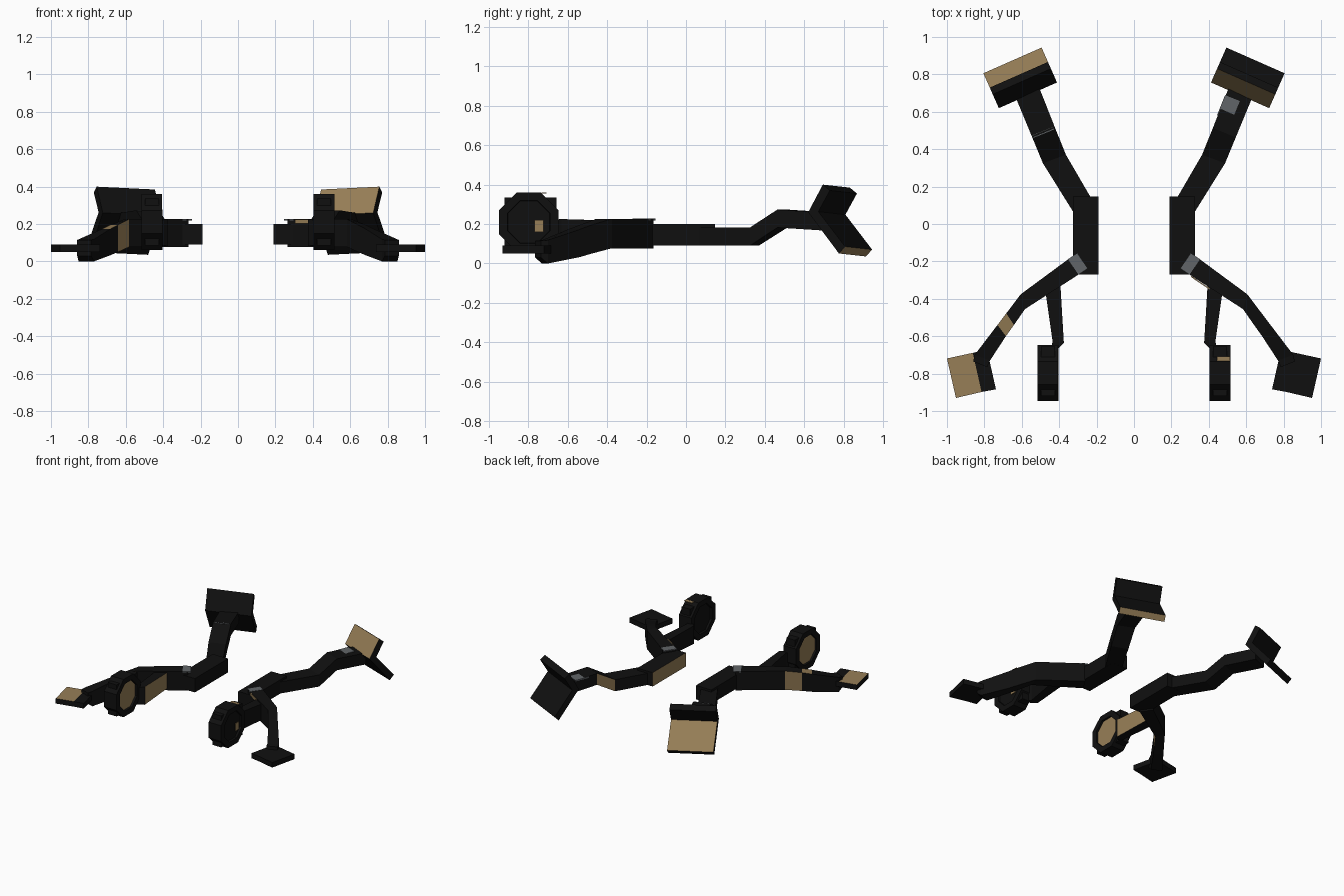
import bpy, bmesh, math
from mathutils import Vector, Matrix

if "Cube" in bpy.data.objects:
    bpy.data.objects.remove(bpy.data.objects["Cube"])


def material(name, rgb):
    m = bpy.data.materials.new(name)
    m.diffuse_color = (*rgb, 1)
    m.use_nodes = True
    m.node_tree.nodes["Principled BSDF"].inputs["Base Color"].default_value = m.diffuse_color
    return m


MATS = [material("black", (0.005, 0.005, 0.005)),
        material("tan", (0.31, 0.21, 0.095)),
        material("grey", (0.12, 0.13, 0.14))]
TAN, GREY = 1, 2


def finish(name, bm):
    bmesh.ops.recalc_face_normals(bm, faces=bm.faces)
    me = bpy.data.meshes.new(name)
    bm.to_mesh(me)
    bm.free()
    for m in MATS:
        me.materials.append(m)
    ob = bpy.data.objects.new(name, me)
    bpy.context.collection.objects.link(ob)
    return ob


def rings_to_mesh(name, rings, paint):
    """Skin a list of closed rings; paint maps (segment, side) to a material."""
    bm = bmesh.new()
    vs = [[bm.verts.new(p) for p in r] for r in rings]
    n = len(rings[0])
    for i in range(len(vs) - 1):
        for j in range(n):
            k = (j + 1) % n
            f = bm.faces.new((vs[i][j], vs[i][k], vs[i + 1][k], vs[i + 1][j]))
            f.material_index = paint.get((i, j), 0)
    bm.faces.new(vs[0])
    bm.faces.new(vs[-1])
    return finish(name, bm)


def beam(name, s, sections, paint={}):
    """Sections: outer x,y, inner x,y, z0, z1.  Sides: 0 bottom, 1 inner, 2 top, 3 outer."""
    rings = [[(s * ox, oy, a), (s * ix, iy, a), (s * ix, iy, b), (s * ox, oy, b)]
             for ox, oy, ix, iy, a, b in sections]
    return rings_to_mesh(name, rings, paint)


def box(name, s, centre, size, turn=0, mat=0):
    bm = bmesh.new()
    c = Vector((s * centre[0], centre[1], centre[2]))
    bmesh.ops.create_cube(bm, size=1, matrix=Matrix.Translation(c)
                          @ Matrix.Rotation(s * math.radians(turn), 4, 'Z')
                          @ Matrix.Diagonal((*size, 1)))
    for f in bm.faces:
        f.material_index = mat
    return finish(name, bm)


def wheel(name, s):
    bm = bmesh.new()
    bmesh.ops.create_cone(bm, cap_ends=True, segments=8, radius1=0.162, radius2=0.162, depth=0.11,
                          matrix=Matrix.Translation((s * 0.46, -0.797, 0.21))
                          @ Matrix.Rotation(math.pi / 2, 4, 'Y')
                          @ Matrix.Rotation(math.pi / 8, 4, 'Z'))
    caps = [f for f in bm.faces if len(f.verts) == 8]
    for f in caps:
        bmesh.ops.inset_region(bm, faces=[f], thickness=0.045, depth=0)
        bmesh.ops.inset_region(bm, faces=[f], thickness=0.002, depth=-0.015)
        if s < 0:
            f.material_index = TAN
    return finish(name, bm)


def rear_pad(name, s, paint):
    # V-shaped pad: profile (u outward, z) swept across its width
    prof = [(-.106, .252), (-.025, .392), (.014, .362), (-.05, .255), (.098, .078), (.064, .043)]
    a = math.radians(23.8)
    rings = []
    for w in (-0.17, 0.17):
        rings.append([(s * (0.61 + math.sin(a) * u + math.cos(a) * w),
                       0.785 + math.cos(a) * u - math.sin(a) * w, z + 0.045 * w)
                      for u, z in prof])
    return rings_to_mesh(name, rings, paint)


for s, side in ((1, "right"), (-1, "left")):
    left = s < 0
    # central bar
    beam(side + "_body", s, [(.325, -.27, .19, -.27, .09, .2), (.325, .147, .19, .147, .09, .2)],
         {} if left else {(0, 1): TAN})

    # rear arm, kinked upward, with its V pad
    beam(side + "_rear_arm", s, [
        (.322, .06, .23, .14, .091, .183),
        (.487, .325, .364, .37, .091, .183),
        (.544, .463, .422, .514, .182, .273),
        (.64, .695, .515, .75, .167, .258)],
        {} if left else {(1, 1): TAN})
    rear_pad(side + "_rear_pad", s, {(0, 3): TAN} if left else {(0, 0): TAN, (0, 4): TAN})

    # front arm, dropping to the ground
    beam(side + "_front_arm", s, [
        (.32, -.165, .265, -.25, .077, .226),
        (.606, -.376, .583, -.455, .077, .226),
        (.683, -.478, .642, -.54, .05, .195),
        (.73, -.54, .685, -.60, .032, .172),
        (.852, -.70, .77, -.73, 0, .118),
        (.86, -.735, .785, -.765, .03, .115)],
        {(2, 2): TAN, (1, 3): TAN, (1, 1): TAN} if left else {})

    # front foot plate, outer part separately coloured
    beam(side + "_front_foot", s, [
        (1.0, -.719, .952, -.93, .05, .09),
        (.862, -.689, .815, -.898, .05, .09),
        (.786, -.672, .738, -.884, .05, .09)],
        {(0, 2): TAN} if left else {})

    # bracket and wheel
    beam(side + "_bracket", s, [
        (.475, -.35, .395, -.30, .09, .215),
        (.435, -.63, .375, -.635, .082, .225),
        (.45, -.68, .42, -.68, .09, .22)],
        {(0, 1): TAN} if left else {})
    wheel(side + "_wheel", s)
    box(side + "_wheel_block", s, (.46, -.788, .21), (.075, .265, .25))

    # grey joint plate
    box(side + "_joint_plate", s, (.30, -.213, .223), (.06, .10, .009), -34, GREY)

# small painted patches
box("right_arm_patch", 1, (.505, .62, .262), (.085, .115, .009), -22, GREY)
box("left_arm_stripe", -1, (.485, .49, .268), (.12, .015, .009), -22, GREY)
box("right_wheel_stripe", 1, (.478, -.72, .358), (.07, .025, .005), 0, TAN)
box("right_arm_strip", 1, (.355, -.314, .214), (.12, .006, .02), -34, TAN)
box("right_wheel_badge", 1, (.512, -.745, .19), (.006, .045, .06), 0, TAN)
